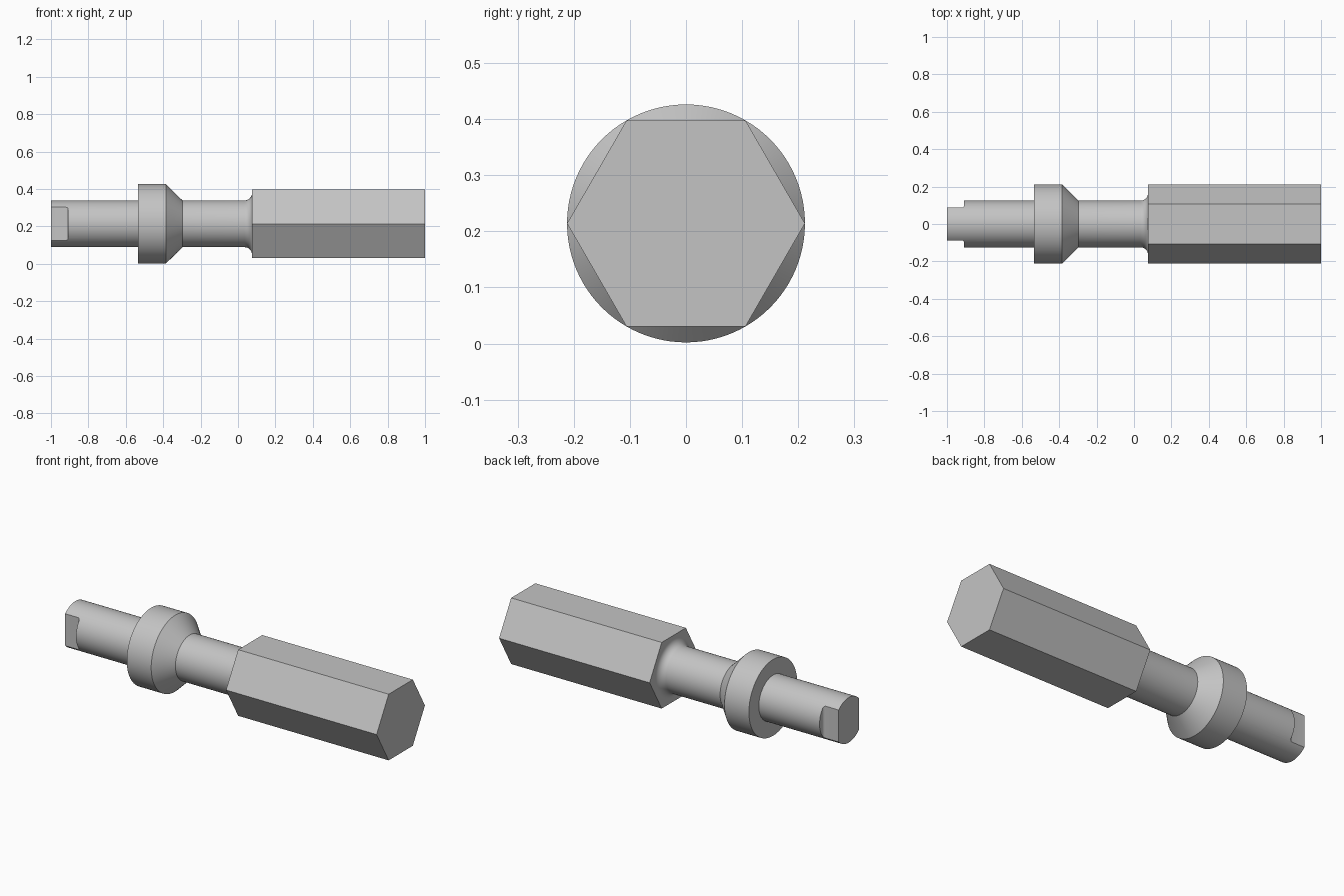
import bpy, bmesh, math
from mathutils import Matrix, Vector

AXIS_Z = 0.214       # height of the shared centre line
SHAFT_R = 0.125
BODY_R = 0.212

cube = bpy.data.objects.get("Cube")
if cube:
    bpy.data.objects.remove(cube, do_unlink=True)

steel = bpy.data.materials.new("grey steel")
steel.use_nodes = True
GREY = (0.55, 0.55, 0.55, 1)
steel.diffuse_color = GREY
steel.node_tree.nodes["Principled BSDF"].inputs["Base Color"].default_value = GREY


def finish(name, bm, smooth=True):
    bmesh.ops.recalc_face_normals(bm, faces=bm.faces)
    mesh = bpy.data.meshes.new(name)
    bm.to_mesh(mesh)
    bm.free()
    mesh.materials.append(steel)
    obj = bpy.data.objects.new(name, mesh)
    bpy.context.collection.objects.link(obj)
    obj.location.z = AXIS_Z
    bpy.ops.object.select_all(action='DESELECT')
    obj.select_set(True)
    bpy.context.view_layer.objects.active = obj
    if smooth:
        bpy.ops.object.shade_smooth_by_angle(angle=math.radians(30))
    return obj


def lathe(name, profile, steps=96):
    """Revolve (x, radius) points around the x axis; ends lie on the axis."""
    bm = bmesh.new()
    verts = [bm.verts.new((x, 0, r)) for x, r in profile]
    edges = [bm.edges.new(pair) for pair in zip(verts, verts[1:])]
    bmesh.ops.spin(bm, geom=verts + edges, cent=(0, 0, 0), axis=(1, 0, 0),
                   angle=math.tau, steps=steps)
    bmesh.ops.remove_doubles(bm, verts=bm.verts, dist=1e-5)
    return finish(name, bm)


# Rear shaft, its end carrying two flats
shaft = lathe("rear_shaft", [(-1, 0), (-1, SHAFT_R), (-0.535, SHAFT_R), (-0.535, 0)])
for side in (-1, 1):
    bm = bmesh.new()
    bmesh.ops.create_cube(bm, size=1, matrix=Matrix.Translation(
        (-1.008, side * 0.188, 0)) @ Matrix.Diagonal((0.2, 0.2, 0.5, 1)))
    # round the inner corner between flat and shoulder
    corner = [e for e in bm.edges if all(
        v.co.x > -1 and abs(v.co.y) < 0.1 for v in e.verts)]
    bmesh.ops.bevel(bm, geom=corner, offset=0.012, segments=5,
                    profile=0.5, affect='EDGES')
    cutter = finish("flat_cutter", bm, smooth=False)
    cutter.hide_render = True
    bpy.context.view_layer.objects.active = shaft
    cut = shaft.modifiers.new("flat", 'BOOLEAN')
    cut.operation = 'DIFFERENCE'
    cut.solver = 'EXACT'
    cut.object = cutter
    # cut before the shading modifiers or attributes are evaluated
    bpy.ops.object.modifier_apply(modifier=cut.name)
    bpy.data.objects.remove(cutter, do_unlink=True)
bpy.ops.object.select_all(action='DESELECT')
shaft.select_set(True)
bpy.ops.object.shade_smooth_by_angle(angle=math.radians(30))

# Collar with a conical front
lathe("collar", [(-0.535, 0), (-0.535, BODY_R), (-0.385, BODY_R),
                 (-0.297, SHAFT_R), (-0.297, 0)])

# Neck flaring through a fillet into the hexagonal body
FILLET = 0.04
flare = []
for i in range(9):
    a = math.pi / 2 * i / 8
    flare.append((0.075 - FILLET + FILLET * math.sin(a),
                  SHAFT_R + FILLET * (1 - math.cos(a))))
lathe("neck", [(-0.297, 0), (-0.297, SHAFT_R)] + flare + [(0.075, 0)])

# Hexagonal body, corners pointing to the front and back
bm = bmesh.new()
ring = [bm.verts.new((0.075, BODY_R * math.cos(k * math.pi / 3),
                      BODY_R * math.sin(k * math.pi / 3))) for k in range(6)]
base = bm.faces.new(ring)
ext = bmesh.ops.extrude_face_region(bm, geom=[base], use_keep_orig=True)
bmesh.ops.translate(bm, vec=Vector((0.925, 0, 0)),
                    verts=[g for g in ext["geom"] if isinstance(g, bmesh.types.BMVert)])
finish("hex_body", bm, smooth=False)
